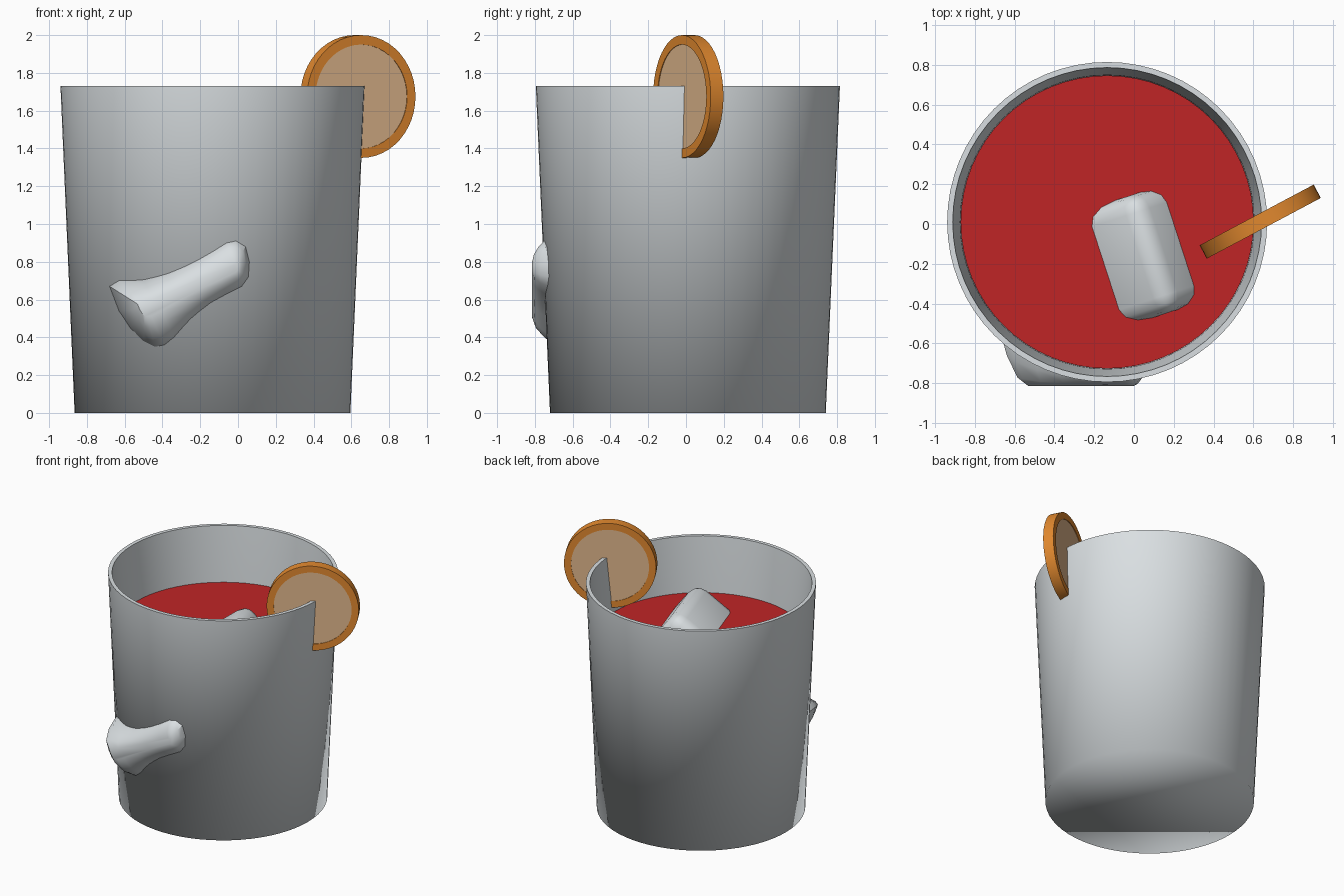
import bpy, bmesh, math
from mathutils import Matrix, Vector

if "Cube" in bpy.data.objects:
    bpy.data.objects.remove(bpy.data.objects["Cube"])

CX, CY = -0.135, 0.01      # axis of the tumbler
HEIGHT = 1.73


def material(name, color):
    m = bpy.data.materials.new(name)
    m.diffuse_color = (*color, 1)
    m.use_nodes = True
    m.node_tree.nodes["Principled BSDF"].inputs["Base Color"].default_value = m.diffuse_color
    return m


CLEAR = material("pale_grey", (0.70, 0.74, 0.76))
RED = material("drink_red", (0.53, 0.018, 0.019))
RIND = material("rind_orange", (0.76, 0.25, 0.028))
FLESH = material("flesh_tan", (0.76, 0.48, 0.27))


def finish(name, bm, mat, smooth=True, angle=None):
    bmesh.ops.recalc_face_normals(bm, faces=bm.faces)
    mesh = bpy.data.meshes.new(name)
    bm.to_mesh(mesh)
    bm.free()
    mesh.materials.append(mat)
    obj = bpy.data.objects.new(name, mesh)
    bpy.context.collection.objects.link(obj)
    for p in mesh.polygons:
        p.use_smooth = smooth
    if angle:
        bpy.context.view_layer.objects.active = obj
        obj.select_set(True)
        bpy.ops.object.shade_smooth_by_angle(angle=math.radians(angle))
        obj.select_set(False)
    return obj


def loft(rings, closed=False):
    """Skin a list of rings; cap the ends, or join last ring to first."""
    bm = bmesh.new()
    vs = [[bm.verts.new(p) for p in ring] for ring in rings]
    n = len(vs[0])
    pairs = list(zip(vs, vs[1:])) + ([(vs[-1], vs[0])] if closed else [])
    for a, b in pairs:
        for i in range(n):
            j = (i + 1) % n
            bm.faces.new((a[i], a[j], b[j], b[i]))
    if not closed:
        bm.faces.new(vs[0])
        bm.faces.new(vs[-1])
    return bm


def turned(profile, n=64, closed=False, matrix=Matrix()):
    """Turn (radius, height) points about the axis."""
    return loft([[matrix @ Vector((r * math.cos(2 * math.pi * i / n),
                                   r * math.sin(2 * math.pi * i / n), z))
                  for i in range(n)] for r, z in profile], closed)


axis = Matrix.Translation((CX, CY, 0))

# Tumbler: tapered outside, thin rim, inside wall and floor
bm = turned([(0.73, 0), (0.805, HEIGHT), (0.777, HEIGHT), (0.74, 1.31), (0.69, 0.06)],
            matrix=axis)
for e in bm.edges:
    if all(v.co.z > 1.7 for v in e.verts) or all(0.01 < v.co.z < 0.1 for v in e.verts):
        e.smooth = False
finish("tumbler", bm, CLEAR)

# Drink
finish("drink", turned([(0.68, 0.07), (0.737, 1.31)], matrix=axis), RED, angle=30)

# Citrus slice standing on the rim: rind ring and flesh disc
stand = (Matrix.Translation((0.635, 0.012, 1.675))
         @ Matrix.Rotation(math.radians(28), 4, 'Z')
         @ Matrix.Rotation(math.radians(90), 4, 'X'))
finish("slice_rind", turned([(0.275, -0.038), (0.325, -0.038), (0.325, 0.038), (0.275, 0.038)],
                            48, True, stand), RIND, angle=30)
finish("slice_flesh", turned([(0.276, -0.034), (0.276, 0.034)], 48, False, stand),
       FLESH, angle=30)

# Floating ice block, rolled so that one rounded edge stands out of the drink
bm = bmesh.new()
bmesh.ops.create_cube(bm, size=1)
bmesh.ops.scale(bm, vec=(0.5, 0.62, 0.5), verts=bm.verts)
bmesh.ops.bevel(bm, geom=bm.edges[:], offset=0.09, segments=3, profile=0.5,
                affect='EDGES')
bm.transform(Matrix.Translation((0.05, -0.16, 1.15))
             @ Matrix.Rotation(math.radians(18), 4, 'Z')
             @ Matrix.Rotation(math.radians(-37), 4, 'Y'))
finish("floating_ice", bm, CLEAR, angle=30)

# Ice block breaking through the front wall: outline on the wall rising to a ridge
outline = [(-0.68, 0.67), (-0.63, 0.70), (-0.5, 0.705), (-0.38, 0.735), (-0.25, 0.79),
           (-0.14, 0.85), (-0.06, 0.90), (-0.01, 0.91), (0.04, 0.88), (0.06, 0.80),
           (0.055, 0.72), (0.02, 0.67), (-0.06, 0.63), (-0.15, 0.58), (-0.25, 0.50),
           (-0.34, 0.40), (-0.39, 0.36), (-0.44, 0.35), (-0.50, 0.38), (-0.57, 0.45),
           (-0.63, 0.54)]
A, B = Vector((-0.49, 0.55)), Vector((-0.02, 0.765))


def wall_y(x, z):
    r = 0.73 + 0.075 * z / HEIGHT
    return CY - math.sqrt(r * r - (x - CX) ** 2)


rings = []
for t, rise in ((-0.02, -0.2), (0.0, 0.0), (0.22, 0.5), (0.5, 0.86), (0.78, 1.0)):
    ring = []
    for x, z in outline:
        p = Vector((x, z))
        k = max(0, min(1, (p - A).dot(B - A) / (B - A).length_squared))
        q = p.lerp(A.lerp(B, k), t)
        base = wall_y(x, z)
        ring.append((q.x, base + (-0.815 - base) * rise, q.y))
    rings.append(ring)
finish("front_ice", loft(rings), CLEAR, angle=35)
